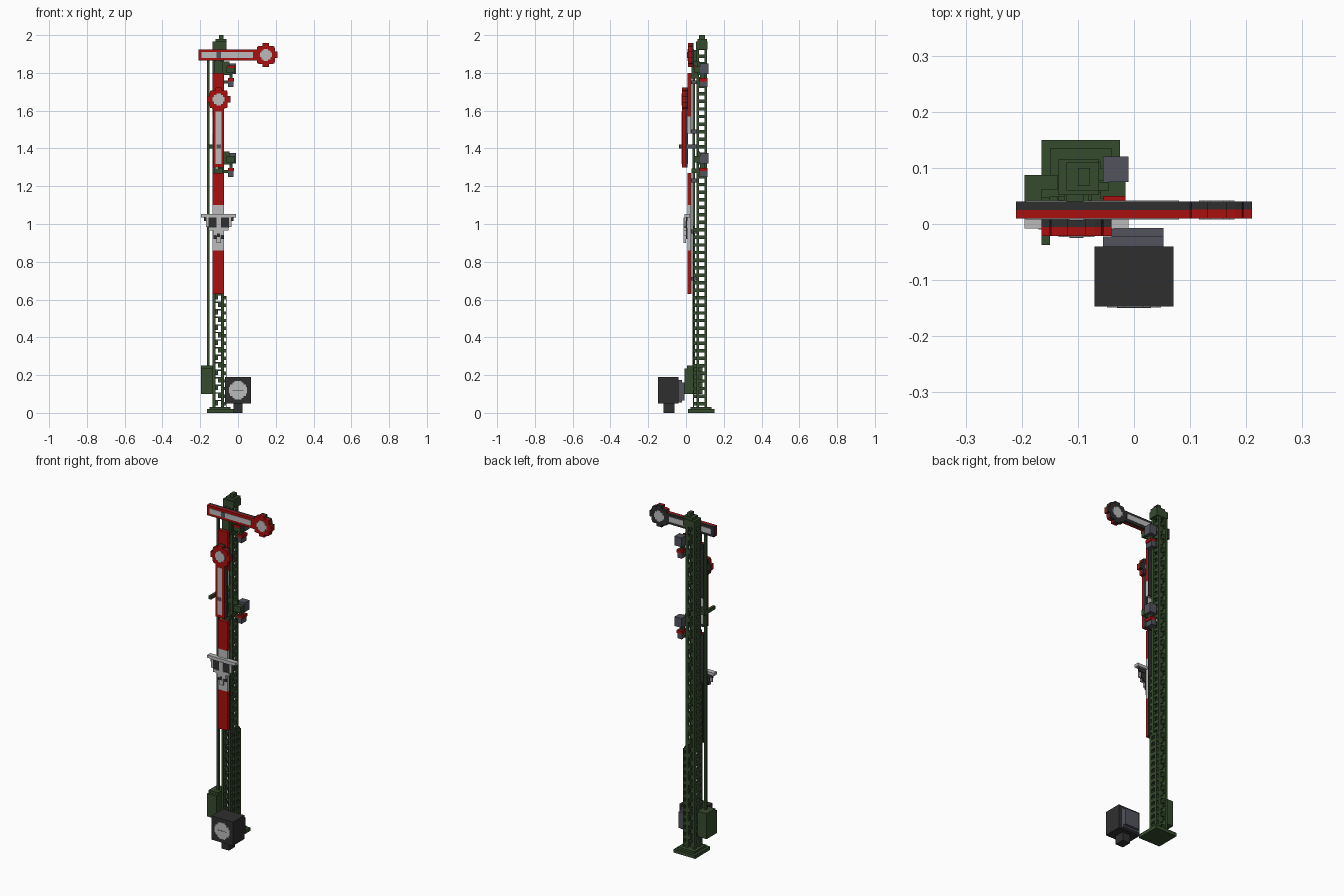
import bpy, bmesh, math

cube = bpy.data.objects.get("Cube")
if cube:
    bpy.data.objects.remove(cube, do_unlink=True)


def material(name, rgb):
    m = bpy.data.materials.new(name)
    m.use_nodes = True
    m.diffuse_color = (*rgb, 1)
    m.node_tree.nodes["Principled BSDF"].inputs["Base Color"].default_value = (*rgb, 1)
    return m


GREEN = material("dark green", (0.035, 0.07, 0.026))
RED = material("signal red", (0.40, 0.005, 0.005))
WHITE = material("off white", (0.50, 0.50, 0.50))
BLACK = material("charcoal", (0.028, 0.028, 0.028))
GREY = material("slate grey", (0.085, 0.085, 0.11))


def finish(name, bm, mat):
    me = bpy.data.meshes.new(name)
    bmesh.ops.recalc_face_normals(bm, faces=bm.faces)
    bm.to_mesh(me)
    bm.free()
    me.materials.append(mat)
    ob = bpy.data.objects.new(name, me)
    bpy.context.collection.objects.link(ob)
    return ob


def boxes(name, mat, *ranges):
    """One object from boxes given as (x0, x1, y0, y1, z0, z1)."""
    bm = bmesh.new()
    for x0, x1, y0, y1, z0, z1 in ranges:
        vs = bmesh.ops.create_cube(bm, size=1)["verts"]
        for v in vs:
            v.co = ((x0 + x1) / 2 + v.co.x * (x1 - x0),
                    (y0 + y1) / 2 + v.co.y * (y1 - y0),
                    (z0 + z1) / 2 + v.co.z * (z1 - z0))
    return finish(name, bm, mat)


def plate(name, mat, pts, y0, y1):
    """Extrude an x-z outline from y0 to y1."""
    bm = bmesh.new()
    f = bm.faces.new([bm.verts.new((x, y0, z)) for x, z in pts])
    new = bmesh.ops.extrude_face_region(bm, geom=[f])["geom"]
    bmesh.ops.translate(bm, vec=(0, y1 - y0, 0),
                        verts=[g for g in new if isinstance(g, bmesh.types.BMVert)])
    return finish(name, bm, mat)


def stepped_disc(cx, cz, quarter):
    """Four-way symmetric stepped outline from one quarter."""
    pts = []
    for k in range(4):
        a = k * math.pi / 2
        c, s = round(math.cos(a)), round(math.sin(a))
        pts += [(cx + c * x - s * z, cz + s * x + c * z) for x, z in quarter]
    return pts


RIM = [(0.0625, -0.017), (0.0625, 0.017), (0.048, 0.017), (0.048, 0.033),
       (0.045, 0.045), (0.033, 0.048), (0.017, 0.048)]
EYE = [(0.032, -0.012), (0.032, 0.012), (0.024, 0.012), (0.024, 0.024), (0.012, 0.024)]

# ---------------- lattice mast ----------------
X0, X1, Y0, Y1, T = -0.135, -0.075, 0.055, 0.112, 0.015
posts = [(x, x + T, y, y + T, 0.03, 1.95) for x in (X0, X1 - T) for y in (Y0, Y1 - T)]
boxes("mast_posts", GREEN, *posts)
rungs, steps = [], []
for i in range(48):
    z = 0.04 + i * 0.04
    for x in (X0, X1 - T):
        rungs.append((x + 0.002, x + T - 0.002, Y0 + T, Y1 - T, z, z + 0.018))
    col = X0 + T + (i % 2) * T
    for y in (Y0, Y1 - T):
        steps.append((col, col + T, y + 0.002, y + T - 0.002, z, z + 0.022))
        steps.append((X0 + T, X1 - T, y + 0.003, y + T - 0.003, z + 0.022, z + 0.029))
boxes("mast_side_rungs", GREEN, *rungs)
boxes("mast_face_lattice", GREEN, *steps)

# stiffening strips on the lower mast
front = [(x, x + T, 0.038, 0.043, 0.03, 0.99) for x in (X0, X1 - T)]
for i in range(24):
    z = 0.04 + i * 0.04
    front += [(x, x + T, 0.043, Y0, z, z + 0.018) for x in (X0, X1 - T)]
boxes("lower_front_strips", GREEN, *front)
side = [(-0.064, -0.06, y, y + T, 0.03, 0.61) for y in (Y0, Y1 - T)]
for i in range(15):
    z = 0.04 + i * 0.04
    side += [(X1, -0.064, y, y + T, z, z + 0.018) for y in (Y0, Y1 - T)]
    side.append((-0.064, -0.06, Y0 + T, Y1 - T, z, z + 0.018))
boxes("lower_side_strips", GREEN, *side)

# base and cap
boxes("base_plate", GREEN, (-0.165, -0.025, 0.01, 0.15, 0, 0.02),
      (-0.15, -0.04, 0.025, 0.135, 0.02, 0.032))
boxes("mast_cap", GREEN, (X0, -0.062, 0.052, 0.115, 1.925, 1.965),
      (-0.12, -0.062, 0.06, 0.11, 1.965, 1.98), (-0.1, -0.078, 0.068, 0.1, 1.98, 2.0))

# ---------------- drive box and pull rod ----------------
boxes("drive_box", GREEN, (-0.195, -0.136, -0.008, 0.087, 0.10, 0.235),
      (-0.195, -0.136, 0.006, 0.087, 0.235, 0.25))
boxes("pull_rod", GREEN, (-0.165, -0.15, 0.034, 0.048, 0.25, 1.87))
boxes("rod_crank", GREEN, (-0.165, -0.15, -0.037, 0.06, 1.40, 1.42),
      (-0.165, -0.12, 0.048, 0.062, 1.40, 1.42))

# ---------------- mast boards ----------------
for name, mat, z0, z1 in [("lower_red_board", RED, 0.63, 0.86), ("white_board", WHITE, 0.86, 1.10),
                          ("middle_red_board", RED, 1.10, 1.27), ("upper_white_board", WHITE, 1.48, 1.57),
                          ("upper_red_board", RED, 1.57, 1.80)]:
    boxes(name, mat, (X0, X1, 0.008, 0.024, z0, z1))
    boxes(name + "_back", BLACK, (X0, X1, 0.024, 0.03, z0, z1))
boxes("board_clips", GREY, *[(-0.115, -0.095, 0.03, Y0, z, z + 0.02)
                             for z in (0.70, 0.95, 1.22, 1.48, 1.74)])
boxes("arm_bearings", GREEN, (-0.125, -0.08, 0.03, Y0, 1.77, 1.86),
      (-0.125, -0.08, 0.03, Y0, 1.27, 1.295), (-0.12, -0.09, 0.035, Y0, 1.86, 1.92))


# ---------------- signal arms ----------------
def arm(name, disc, bar, stripe, y):
    """Red front and dark back layers with pale inlays on both faces."""
    for side_name, mat, a, b in [("front", RED, y, y + 0.015), ("back", BLACK, y + 0.015, y + 0.03)]:
        boxes(f"{name}_bar_{side_name}", mat, (bar[0], bar[1], a, b, bar[2], bar[3]))
        plate(f"{name}_disc_{side_name}", mat, stepped_disc(*disc, RIM), a - 0.0005, b + 0.0005)
    for side_name, a in (("front", y - 0.002), ("back", y + 0.0295)):
        boxes(f"{name}_stripe_{side_name}", WHITE, (stripe[0], stripe[1], a, a + 0.0025, stripe[2], stripe[3]))
        plate(f"{name}_eye_{side_name}", WHITE, stepped_disc(*disc, EYE), a, a + 0.0025)


arm("upper_arm", (0.1475, 1.895), (-0.21, 0.105, 1.865, 1.925), (-0.193, 0.08, 1.88, 1.91), 0.01)
arm("lower_arm", (-0.1025, 1.66), (-0.132, -0.073, 1.30, 1.62), (-0.118, -0.088, 1.318, 1.595), -0.021)
boxes("arm_pivots", GREY, (-0.115, -0.09, 0.006, 0.06, 1.88, 1.91),
      (-0.115, -0.09, -0.025, 0.06, 1.40, 1.42))

# ---------------- bracket sign ----------------
boxes("bracket_sign_white", WHITE, (-0.195, -0.01, -0.008, 0.02, 1.035, 1.052),
      (-0.115, -0.09, -0.012, 0.0, 0.90, 0.94), (-0.13, -0.073, -0.012, 0.0, 0.94, 0.965),
      (-0.155, -0.05, -0.012, 0.0, 0.965, 0.982), (-0.114, -0.09, -0.012, 0.0, 0.982, 1.035),
      (-0.17, -0.157, -0.01, 0.0, 0.985, 1.035), (-0.048, -0.035, -0.01, 0.0, 0.985, 1.035))
boxes("bracket_sign_dark", BLACK, (-0.157, -0.048, -0.008, 0.006, 0.98, 1.035),
      (-0.15, -0.055, 0.0, 0.008, 0.965, 0.98), (-0.13, -0.073, 0.0, 0.008, 0.92, 0.965),
      (-0.18, -0.025, 0.001, 0.008, 1.015, 1.035), (-0.11, -0.095, -0.014, -0.011, 0.93, 0.95))

# ---------------- mast lamps ----------------
for name, z in (("upper", 1.82), ("lower", 1.345)):
    boxes(f"{name}_lamp_bracket", GREEN, (X1, -0.03, 0.06, 0.078, z - 0.03, z + 0.01),
          (-0.06, -0.015, 0.045, 0.075, z - 0.02, z + 0.015),
          (X1, -0.045, 0.06, 0.075, z + 0.01, z + 0.04))
    boxes(f"{name}_lamp_body", GREY, (-0.055, -0.01, 0.075, 0.12, z - 0.025, z + 0.03))
    boxes(f"{name}_lamp_housing", GREY, (-0.053, -0.025, 0.07, 0.115, z - 0.095, z - 0.065))
    boxes(f"{name}_lamp_red_lens", RED, (-0.053, -0.02, 0.07, 0.115, z - 0.065, z - 0.048))
    boxes(f"{name}_lamp_arm", GREEN, (X1, -0.045, 0.075, 0.1, z - 0.075, z - 0.06),
          (-0.045, -0.03, 0.075, 0.1, z - 0.05, z - 0.02))
boxes("red_repeater", RED, (-0.055, -0.015, 0.04, 0.05, 1.825, 1.84))

# ---------------- ground lamp ----------------
boxes("ground_lamp_box", BLACK, (-0.07, 0.07, -0.147, -0.04, 0.05, 0.19))
boxes("ground_lamp_foot", BLACK, (-0.025, 0.025, -0.12, -0.062, 0, 0.05))
boxes("ground_lamp_back", GREY, (-0.055, 0.053, -0.04, -0.022, 0.055, 0.175),
      (-0.04, 0.053, -0.022, -0.007, 0.065, 0.16))
LENS = [(0.048, -0.018), (0.048, 0.018), (0.042, 0.018), (0.042, 0.03),
        (0.03, 0.03), (0.03, 0.042), (0.018, 0.042)]
plate("ground_lamp_lens", WHITE, stepped_disc(0, 0.12, LENS), -0.149, -0.146)
boxes("ground_lamp_lens_bar", BLACK, (-0.03, 0.03, -0.1495, -0.146, 0.118, 0.121))
